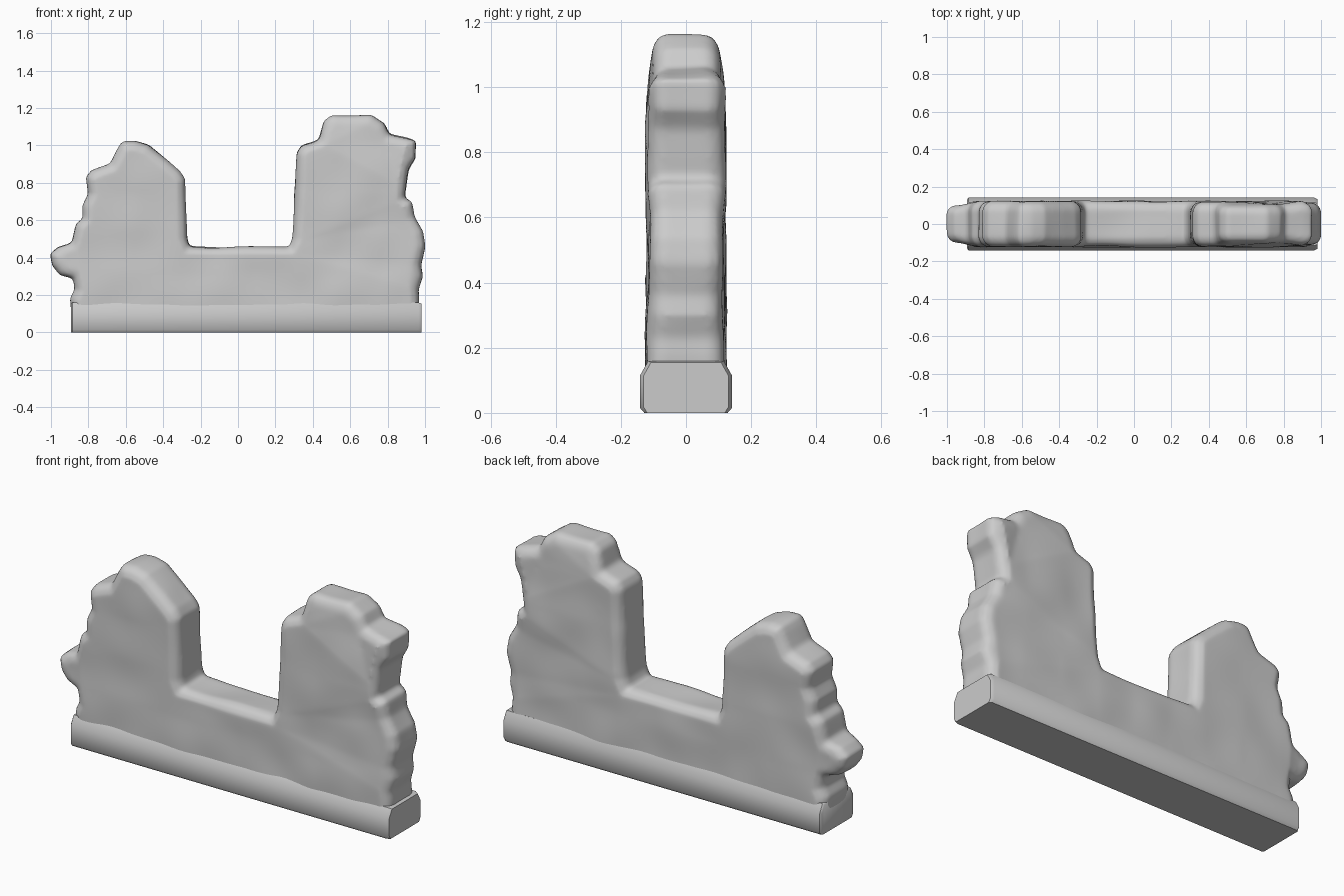
import bpy, bmesh
from mathutils import Vector

if "Cube" in bpy.data.objects:
    bpy.data.objects.remove(bpy.data.objects["Cube"])

# Broken silhouette of the wall (x, z), counter-clockwise
OUTLINE = [
    (-0.885, 0.04), (0.965, 0.04), (0.97, 0.18), (0.965, 0.23), (0.985, 0.30),
    (0.975, 0.36), (1.0, 0.46), (0.99, 0.54), (0.945, 0.62), (0.93, 0.70),
    (0.89, 0.72), (0.90, 0.78), (0.915, 0.87), (0.953, 0.93), (0.953, 1.025),
    (0.91, 1.04), (0.81, 1.06), (0.78, 1.115), (0.71, 1.162), (0.50, 1.162),
    (0.46, 1.13), (0.43, 1.03), (0.34, 1.0), (0.315, 0.96), (0.31, 0.80),
    (0.29, 0.50), (0.275, 0.455), (-0.26, 0.46), (-0.272, 0.50), (-0.283, 0.82),
    (-0.31, 0.86), (-0.38, 0.92), (-0.48, 1.0), (-0.55, 1.02), (-0.615, 1.018),
    (-0.64, 0.98), (-0.68, 0.90), (-0.78, 0.865), (-0.81, 0.83), (-0.80, 0.74),
    (-0.83, 0.68), (-0.83, 0.61), (-0.865, 0.58), (-0.89, 0.48), (-0.96, 0.457),
    (-1.003, 0.42), (-0.99, 0.36), (-0.95, 0.31), (-0.88, 0.29), (-0.87, 0.23),
    (-0.895, 0.18)]


def inset(points, amount):
    pts = [Vector(p) for p in points]
    out = []
    for i, p in enumerate(pts):
        a = (p - pts[i - 1]).normalized()
        b = (pts[(i + 1) % len(pts)] - p).normalized()
        t = (a + b).normalized()
        out.append(p + Vector((-t.y, t.x)) * amount)
    return out


def depth_scale(x, z):
    # loose stones at the ends and the crown are thinner than the body
    if z > 1.05 or x < -0.93:
        return 0.85
    if x > 0.93 and z > 0.25:
        return 0.93
    return 1.0


def loft(name, rings):
    bm = bmesh.new()
    loops = [[bm.verts.new(co) for co in ring] for ring in rings]
    n = len(loops[0])
    for r0, r1 in zip(loops, loops[1:]):
        for i in range(n):
            j = (i + 1) % n
            bm.faces.new((r0[i], r0[j], r1[j], r1[i]))
    bm.faces.new(loops[0][::-1])
    bm.faces.new(loops[-1])
    bmesh.ops.recalc_face_normals(bm, faces=bm.faces)
    bmesh.ops.triangulate(bm, faces=[f for f in bm.faces if len(f.verts) > 4])
    mesh = bpy.data.meshes.new(name)
    bm.to_mesh(mesh)
    bm.free()
    obj = bpy.data.objects.new(name, mesh)
    bpy.context.collection.objects.link(obj)
    return obj


def smooth(obj, angle):
    bpy.ops.object.select_all(action='DESELECT')
    obj.select_set(True)
    bpy.context.view_layer.objects.active = obj
    bpy.ops.object.shade_smooth_by_angle(angle=angle)


# Ruined wall: rounded slab lofted front to back
half = [(0.045, 0.121), (0.014, 0.104), (0.0, 0.075)]
layers = [(a, -y) for a, y in half] + [(a, y) for a, y in reversed(half)]
rings = [[(p.x, y * depth_scale(*o), p.y)
          for p, o in zip(inset(OUTLINE, a), OUTLINE)] for a, y in layers]
wall = loft("ruined_wall", rings)

# Weathering: fuse, soften and gently dent the stone
rm = wall.modifiers.new("fuse", 'REMESH')
rm.mode = 'VOXEL'
rm.voxel_size = 0.012
rm.use_smooth_shade = True
sm = wall.modifiers.new("soften", 'SMOOTH')
sm.factor = 0.5
sm.iterations = 5
tex = bpy.data.textures.new("dents", 'CLOUDS')
tex.noise_scale = 0.22
tex.noise_depth = 0
dp = wall.modifiers.new("dents", 'DISPLACE')
dp.texture = tex
dp.texture_coords = 'LOCAL'
dp.strength = 0.014
for p in wall.data.polygons:
    p.use_smooth = True

# Plinth: base course with sloped shoulders
section = [(-0.128, 0.0), (0.128, 0.0), (0.141, 0.015), (0.141, 0.115),
           (0.116, 0.16), (-0.116, 0.16), (-0.141, 0.115), (-0.141, 0.015)]


def slice_at(x, s):
    return [(x, y * s, 0.08 + (z - 0.08) * s) for y, z in section]


plinth = loft("plinth", [slice_at(-0.892, 0.93), slice_at(-0.90 + 0.015, 1.0),
                         slice_at(0.965, 1.0), slice_at(0.982, 0.93)])
for v in plinth.data.vertices:
    if v.co.z < 0.01:
        v.co.z = 0.0
smooth(plinth, 0.8)
